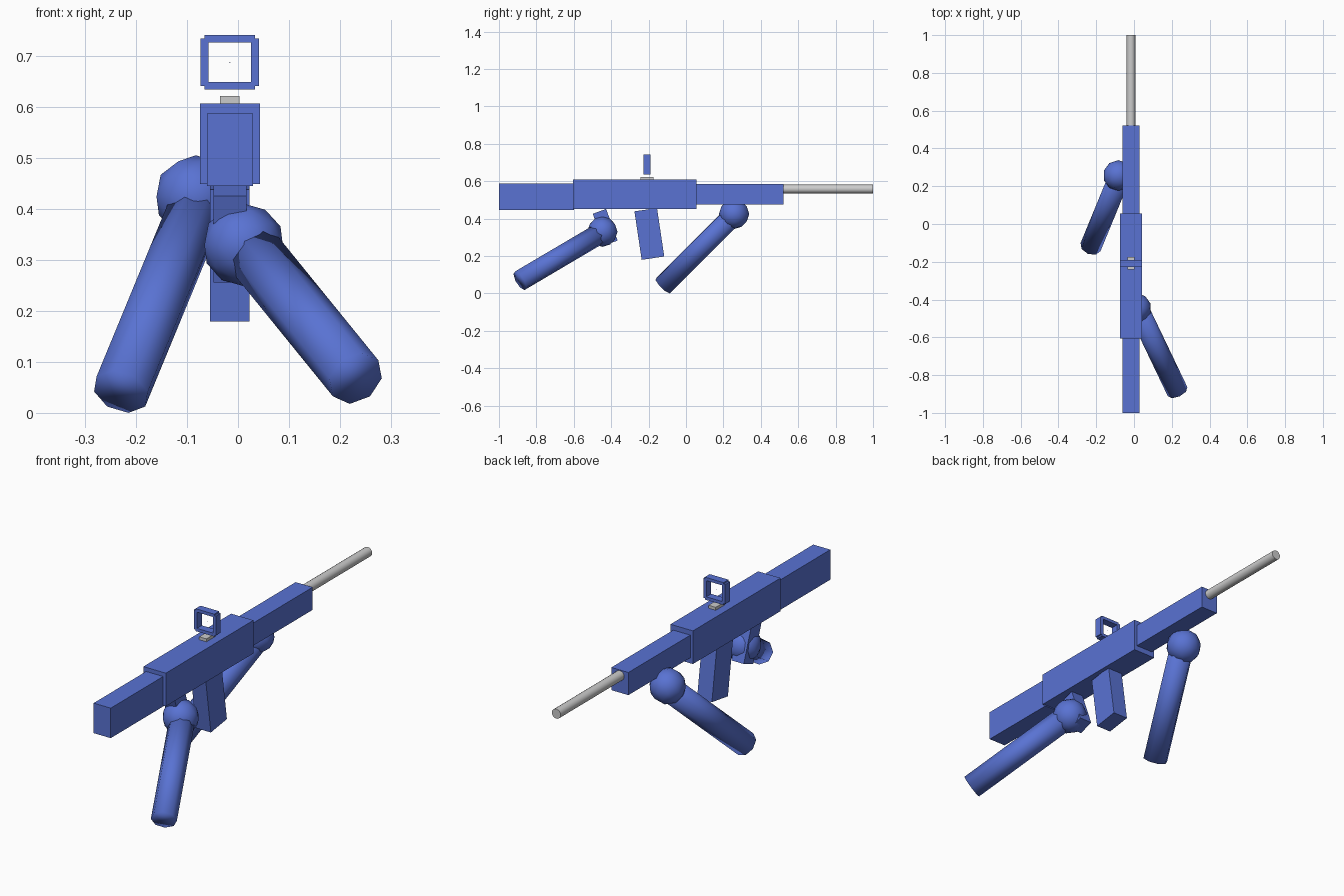
import bpy
from math import radians
from mathutils import Vector

if "Cube" in bpy.data.objects:
    bpy.data.objects.remove(bpy.data.objects["Cube"])

blue = bpy.data.materials.new("blue")
blue.diffuse_color = (0.10, 0.17, 0.65, 1)
blue.use_nodes = True
blue.node_tree.nodes["Principled BSDF"].inputs["Base Color"].default_value = blue.diffuse_color
CX = -0.016  # centre line of the rifle


def finish(name, mat):
    ob = bpy.context.object
    ob.name = name
    if mat:
        ob.data.materials.append(mat)
    return ob


def box(name, loc, size, tilt=0, mat=blue):
    bpy.ops.mesh.primitive_cube_add(size=1, location=loc, rotation=(radians(tilt), 0, 0))
    ob = finish(name, mat)
    ob.scale = size
    return ob


def tube(name, a, b, r, sides, mat=blue):
    a, b = Vector(a), Vector(b)
    bpy.ops.mesh.primitive_cylinder_add(vertices=sides, radius=r, depth=(b - a).length,
                                        location=(a + b) / 2)
    ob = finish(name, mat)
    ob.rotation_euler = (b - a).to_track_quat('Z', 'Y').to_euler()
    return ob


def ball(name, loc, r, sub=2, mat=blue):
    bpy.ops.mesh.primitive_ico_sphere_add(subdivisions=sub, radius=r, location=loc)
    ob = finish(name, mat)
    bpy.ops.object.shade_smooth()
    return ob


# rifle body
box("stock", (CX, -0.80, 0.517), (0.090, 0.40, 0.143))
box("receiver", (CX, -0.275, 0.529), (0.118, 0.66, 0.158))
box("handguard", (CX, 0.288, 0.530), (0.090, 0.466, 0.108))
tube("barrel", (CX, 0.50, 0.558), (CX, 1.0, 0.558), 0.023, 16, None)
bpy.ops.object.shade_smooth_by_angle(angle=radians(40))

# magazine and grip, tilted forward at the bottom
box("magazine", (CX, -0.196, 0.318), (0.078, 0.122, 0.262), 8.5)
box("grip", (CX, -0.432, 0.354), (0.065, 0.076, 0.180), 20)

# square sight frame on a grey mount
SY, SZ = -0.208, 0.6885
box("sight_mount", (CX, SY, 0.614), (0.038, 0.068, 0.016), mat=None)
for side, s in (("left", -1), ("right", 1)):
    box("sight_bar_" + side, (CX + s * 0.0495, SY, SZ), (0.016, 0.037, 0.093))
for side, s in (("bottom", -1), ("top", 1)):
    box("sight_bar_" + side, (CX, SY, SZ + s * 0.046), (0.099, 0.037, 0.015))
ball("sight_dot", (CX, SY, SZ), 0.0012, 1)

# hands and forearms
for side, hand, shoulder, elbow in (
        ("left", (-0.083, 0.257, 0.425), (-0.072, 0.262, 0.425), (-0.230, -0.122, 0.042)),
        ("right", (0.011, -0.447, 0.330), (0.020, -0.447, 0.328), (0.231, -0.888, 0.068))):
    ball(side + "_hand", hand, 0.081)
    tube(side + "_forearm", shoulder, elbow, 0.057, 8)
    bpy.ops.object.shade_smooth()
